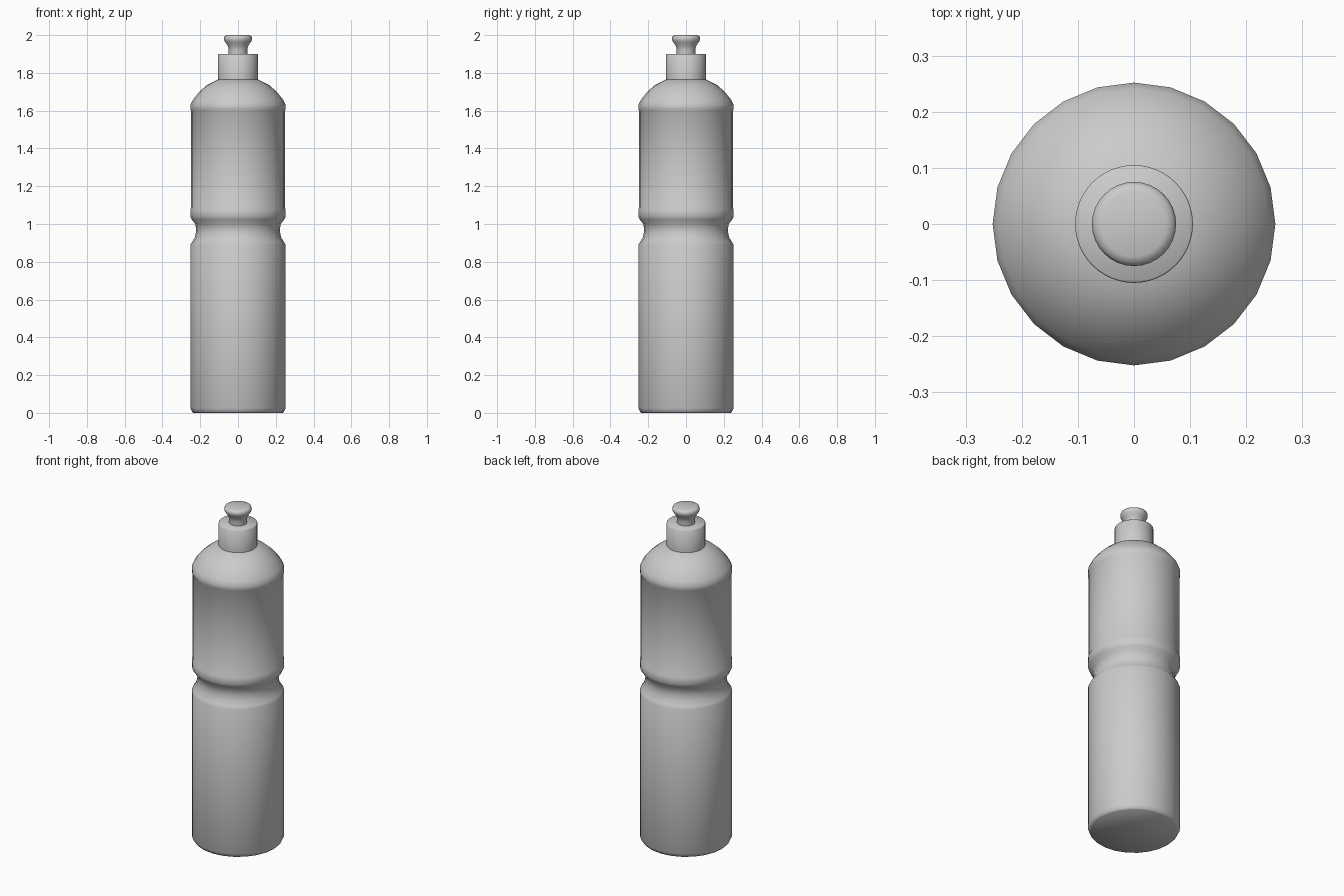
import bpy, bmesh, math

if "Cube" in bpy.data.objects:
    bpy.data.objects.remove(bpy.data.objects["Cube"])


def lathe(name, profile, sides, angle):
    """Revolve (radius, height) points about z; radius 0 closes an end."""
    bm = bmesh.new()
    rings = []
    for r, z in profile:
        if r == 0:
            rings.append([bm.verts.new((0, 0, z))])
        else:
            rings.append([bm.verts.new((r * math.cos(math.tau * i / sides),
                                        r * math.sin(math.tau * i / sides), z))
                          for i in range(sides)])
    for a, b in zip(rings, rings[1:]):
        for i in range(sides):
            j = (i + 1) % sides
            if len(a) == 1:
                bm.faces.new((a[0], b[j], b[i]))
            elif len(b) == 1:
                bm.faces.new((a[i], a[j], b[0]))
            else:
                bm.faces.new((a[i], a[j], b[j], b[i]))
    bmesh.ops.recalc_face_normals(bm, faces=bm.faces)
    mesh = bpy.data.meshes.new(name)
    bm.to_mesh(mesh)
    bm.free()
    obj = bpy.data.objects.new(name, mesh)
    bpy.context.collection.objects.link(obj)
    bpy.ops.object.select_all(action='DESELECT')
    bpy.context.view_layer.objects.active = obj
    obj.select_set(True)
    bpy.ops.object.shade_smooth_by_angle(angle=math.radians(angle))
    return obj


# Bottle body: base, grip groove, slightly recessed upper panel, domed shoulder
lathe("bottle_body", [
    (0, 0), (0.237, 0), (0.243, 0.006), (0.252, 0.025), (0.252, 0.89),
    (0.243, 0.905), (0.228, 0.93), (0.221, 0.965), (0.226, 1.0),
    (0.246, 1.025), (0.252, 1.04), (0.252, 1.08), (0.249, 1.085),
    (0.249, 1.60), (0.252, 1.605), (0.252, 1.63), (0.241, 1.655),
    (0.205, 1.70), (0.165, 1.735), (0.10, 1.768), (0, 1.768),
], 24, 60)

# Neck collar
lathe("neck_collar", [
    (0, 1.762), (0.105, 1.762), (0.105, 1.897), (0.102, 1.90), (0, 1.90),
], 48, 50)

# Pull-up drinking nozzle
lathe("nozzle", [
    (0, 1.89), (0.05, 1.89), (0.049, 1.925), (0.054, 1.942), (0.066, 1.96),
    (0.074, 1.974), (0.075, 1.985), (0.070, 1.995), (0.058, 2.0), (0, 2.0),
], 32, 60)
